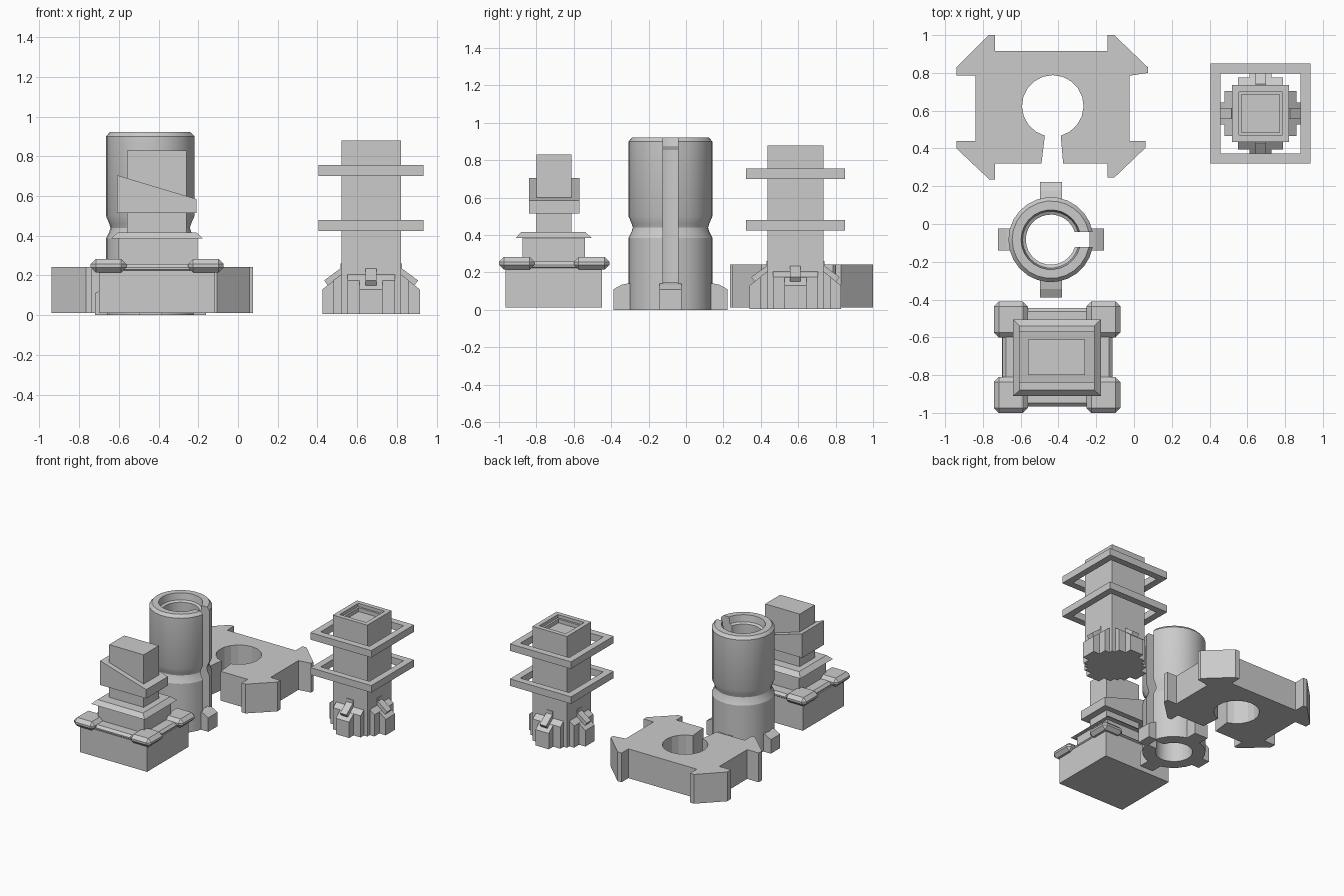
import bpy, bmesh
from math import sin, cos, asin, pi, radians
from mathutils import Matrix, Vector

if "Cube" in bpy.data.objects:
    bpy.data.objects.remove(bpy.data.objects["Cube"])


def finish(bm, name, smooth=False):
    bmesh.ops.recalc_face_normals(bm, faces=bm.faces)
    me = bpy.data.meshes.new(name)
    bm.to_mesh(me)
    bm.free()
    ob = bpy.data.objects.new(name, me)
    bpy.context.collection.objects.link(ob)
    if smooth:
        bpy.ops.object.select_all(action='DESELECT')
        ob.select_set(True)
        bpy.context.view_layer.objects.active = ob
        bpy.ops.object.shade_smooth_by_angle(angle=radians(25))
    return ob


def box(name, x0, x1, y0, y1, z0, z1, bevel=0):
    bm = bmesh.new()
    m = Matrix.Translation(((x0 + x1) / 2, (y0 + y1) / 2, (z0 + z1) / 2))
    bmesh.ops.create_cube(bm, size=1, matrix=m @ Matrix.Diagonal((x1 - x0, y1 - y0, z1 - z0, 1)))
    ob = finish(bm, name)
    if bevel:
        mod = ob.modifiers.new("chamfer", 'BEVEL')
        mod.width, mod.segments = bevel, 1
    return ob


def prism(name, pts, vec, matrix=Matrix()):
    """Extrude a closed 3D polygon along vec."""
    bm = bmesh.new()
    f = bm.faces.new([bm.verts.new(p) for p in pts])
    r = bmesh.ops.extrude_face_region(bm, geom=[f])
    bmesh.ops.translate(bm, verts=[v for v in r["geom"] if isinstance(v, bmesh.types.BMVert)], vec=Vector(vec))
    bmesh.ops.transform(bm, matrix=matrix, verts=bm.verts)
    return finish(bm, name)


def radial(name, profile, half, cx, cy, k):
    """Prism with an (r, z) profile, pointing outward in quarter turn k."""
    m = Matrix.Translation((cx, cy, 0)) @ Matrix.Rotation(k * pi / 2, 4, 'Z')
    return prism(name, [(r, -half, z) for r, z in profile], (0, 2 * half, 0), m)


def square_rings(name, cx, cy, rings, closed=False):
    """Square loops (half size, z) bridged in order; capped unless closed."""
    bm = bmesh.new()
    loops = [[bm.verts.new((cx + sx * h, cy + sy * h, z))
              for sx, sy in ((-1, -1), (1, -1), (1, 1), (-1, 1))] for h, z in rings]
    pairs = list(zip(loops, loops[1:]))
    if closed:
        pairs.append((loops[-1], loops[0]))
    for a, b in pairs:
        for i in range(4):
            j = (i + 1) % 4
            bm.faces.new((a[i], a[j], b[j], b[i]))
    if not closed:
        bm.faces.new(loops[0])
        bm.faces.new(loops[-1])
    return finish(bm, name)


# Flat plate with arrow-shaped corners and a slotted round hole
HX, HY, HR = -0.43, 0.625, 0.163
outline = [(-0.49, 0.32), (-0.735, 0.32), (-0.735, 0.235), (-0.765, 0.235), (-0.94, 0.40),
           (-0.94, 0.44), (-0.84, 0.44), (-0.84, 0.785), (-0.94, 0.785), (-0.94, 0.83),
           (-0.77, 1.0), (-0.735, 1.0), (-0.735, 0.915), (-0.14, 0.915), (-0.14, 1.0),
           (-0.105, 1.0), (0.075, 0.828), (0.075, 0.80), (-0.025, 0.785), (-0.025, 0.44),
           (0.06, 0.44), (0.06, 0.403), (-0.105, 0.245), (-0.14, 0.245), (-0.14, 0.32), (-0.375, 0.32)]
gap = radians(15)
arc = [-pi / 2 + gap + (2 * pi - 2 * gap) * i / 18 for i in range(19)]
outline += [(HX + HR * cos(a), HY + HR * sin(a)) for a in arc]
prism("arrow_plate", [(x, y, 0.012) for x, y in outline], (0, 0, 0.23))

# Slotted tube with waist groove
CX, CY = -0.44, -0.083
tube = [(0.225, 0), (0.225, 0.385), (0.208, 0.42), (0.202, 0.44), (0.208, 0.46), (0.225, 0.50),
        (0.225, 0.90), (0.205, 0.922), (0.158, 0.922), (0.15, 0.87), (0.133, 0.86), (0.133, 0)]
N = 24
bm = bmesh.new()
cols = []
for i in range(N + 1):
    col = []
    for r, z in tube:
        s = asin(0.04 / r)
        a = s + (2 * pi - 2 * s) * i / N
        col.append(bm.verts.new((CX + r * cos(a), CY + r * sin(a), z)))
    cols.append(col)
for a, b in zip(cols, cols[1:]):
    for j in range(len(tube)):
        k = (j + 1) % len(tube)
        bm.faces.new((a[j], b[j], b[k], a[k]))
bm.faces.new(cols[0])
bm.faces.new(cols[-1])
finish(bm, "slotted_tube", True)
for k in range(4):
    R = 0.305 if k % 2 else 0.28
    radial("tube_foot", [(0.205, 0), (R, 0), (R, 0.11), (R - 0.045, 0.135), (0.205, 0.145)],
           0.058, CX, CY, k)

# Stepped pedestal: base, rim, corner pads, tiers
box("pedestal_base", -0.70, -0.115, -0.965, -0.45, 0.012, 0.225)
box("pedestal_rim", -0.695, -0.115, -0.965, -0.445, 0.212, 0.258, 0.018)
for x in (-0.742, -0.252):
    for y in (-1.0, -0.60):
        box("corner_pad", x, x + 0.18, y, y + 0.19, 0.215, 0.283, 0.026)
box("middle_tier", -0.605, -0.205, -0.875, -0.54, 0.25, 0.39)
bm = bmesh.new()
lo = [bm.verts.new(p + (0.385,)) for p in ((-0.64, -0.91), (-0.175, -0.91), (-0.175, -0.505), (-0.64, -0.505))]
hi = [bm.verts.new(p + (0.417,)) for p in ((-0.605, -0.88), (-0.21, -0.88), (-0.21, -0.54), (-0.605, -0.54))]
bm.faces.new(lo)
bm.faces.new(hi)
for i in range(4):
    j = (i + 1) % 4
    bm.faces.new((lo[i], lo[j], hi[j], hi[i]))
finish(bm, "flared_ledge")
box("pedestal_column", -0.56, -0.26, -0.80, -0.612, 0.40, 0.83)
prism("slanted_collar", [(-0.61, -0.84, 0.515), (-0.21, -0.84, 0.515), (-0.21, -0.84, 0.585),
                         (-0.61, -0.84, 0.705)], (0, 0.27, 0))

# Square tower with recessed top, two frames and four braced feet
TX, TY = 0.67, 0.585
square_rings("tower_column", TX, TY, [(0.15, 0.005), (0.15, 0.88), (0.115, 0.88), (0.115, 0.855),
                                      (0.10, 0.855), (0.10, 0.825)])
for z in (0.425, 0.70):
    square_rings("tower_frame", TX, TY, [(0.265, z), (0.265, z + 0.055), (0.212, z + 0.055), (0.212, z)], True)
for k in range(4):
    radial("foot_shoulder", [(0.13, 0.005), (0.19, 0.005), (0.19, 0.175), (0.15, 0.205), (0.13, 0.205)],
           0.12, TX, TY, k)
    radial("tower_foot", [(0.13, 0.005), (0.245, 0.005), (0.245, 0.13), (0.15, 0.205), (0.13, 0.205)],
           0.058, TX, TY, k)
    radial("foot_brace", [(0.215, 0.145), (0.236, 0.175), (0.155, 0.235), (0.155, 0.26), (0.135, 0.26),
                          (0.135, 0.19)], 0.028, TX, TY, k)
